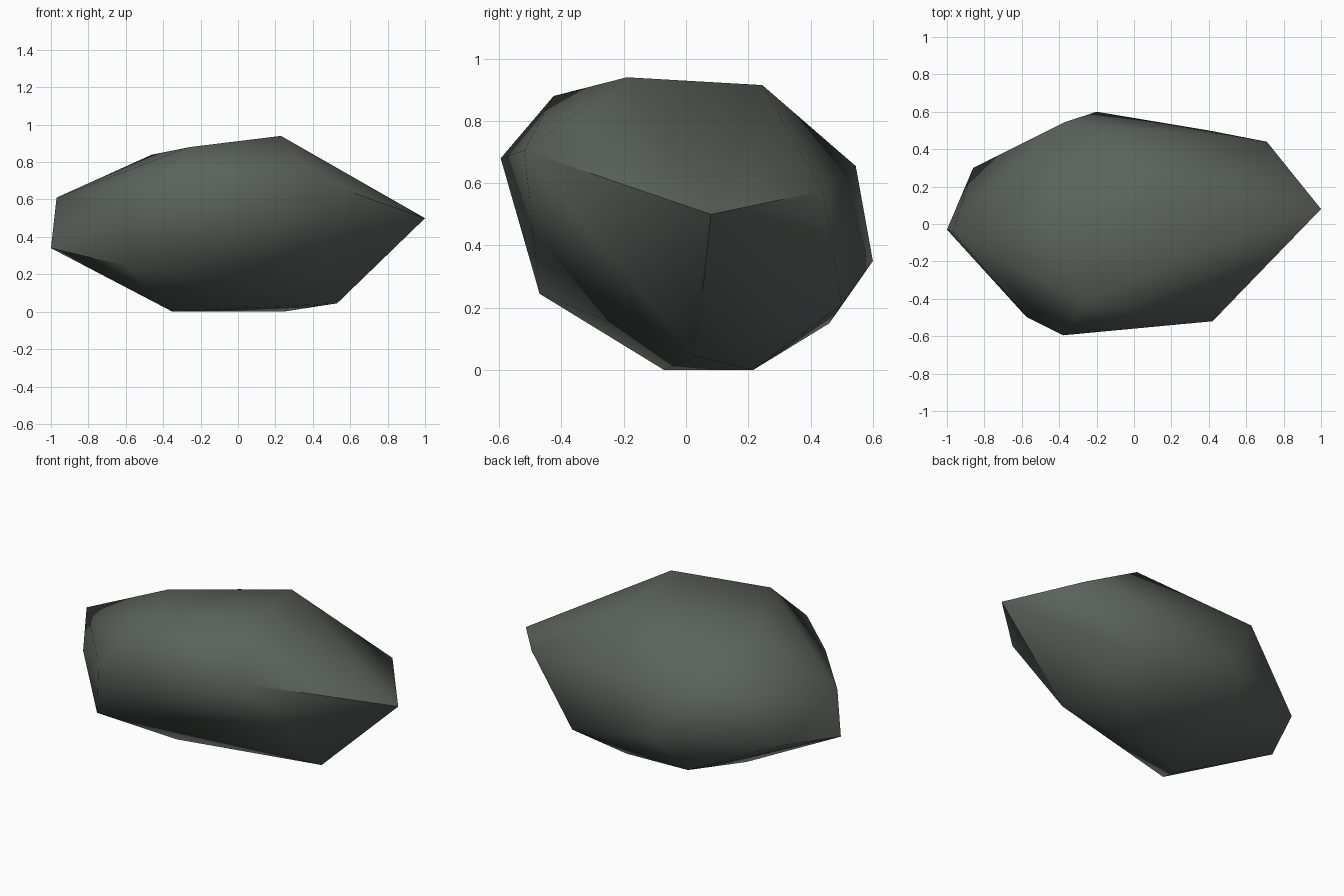
import bpy, bmesh, math

if "Cube" in bpy.data.objects:
    bpy.data.objects.remove(bpy.data.objects["Cube"])

# Corner points of the boulder, from left end to right end
CORNERS = [
    (-1.00, -0.03, 0.34), (-0.97, -0.04, 0.61), (-0.86, 0.30, 0.38),
    (-0.60, -0.47, 0.245), (-0.57, -0.50, 0.56), (-0.46, -0.01, 0.84),
    (-0.38, -0.595, 0.68), (-0.37, 0.545, 0.655), (-0.35, -0.07, 0.0),
    (-0.335, 0.46, 0.15), (-0.26, -0.425, 0.88), (-0.20, 0.60, 0.35),
    (0.185, 0.245, 0.915), (0.23, -0.19, 0.94), (0.24, 0.215, 0.0),
    (0.40, 0.50, 0.21), (0.42, -0.52, 0.705), (0.53, 0.03, 0.045),
    (0.71, 0.44, 0.575), (1.00, 0.08, 0.50),
]

# Boulder: faceted convex stone wrapped around the corners
bm = bmesh.new()
for co in CORNERS:
    bm.verts.new(co)
bmesh.ops.convex_hull(bm, input=bm.verts[:])
bmesh.ops.recalc_face_normals(bm, faces=bm.faces[:])
mesh = bpy.data.meshes.new("boulder")
bm.to_mesh(mesh)
bm.free()
boulder = bpy.data.objects.new("boulder", mesh)
bpy.context.collection.objects.link(boulder)

# Dark grey-green stone
stone = bpy.data.materials.new("dark_stone")
stone.diffuse_color = (0.105, 0.122, 0.11, 1.0)
stone.use_nodes = True
stone.node_tree.nodes["Principled BSDF"].inputs["Base Color"].default_value = stone.diffuse_color
mesh.materials.append(stone)

# Soft facets, with only the strongest ridges kept sharp
bpy.context.view_layer.objects.active = boulder
boulder.select_set(True)
bpy.ops.object.shade_smooth_by_angle(angle=math.radians(60))
